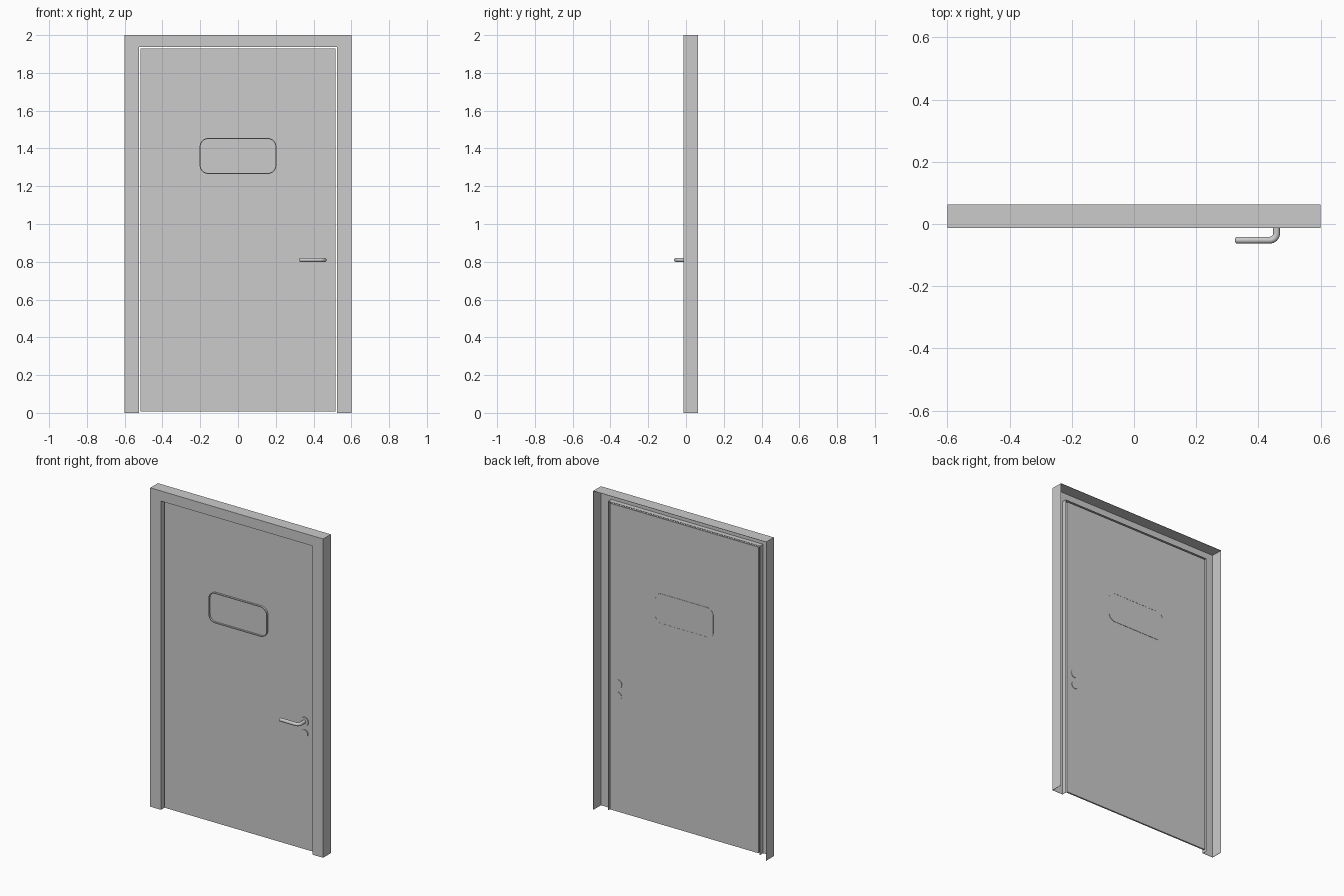
import bpy, bmesh, math
from mathutils import Vector

if "Cube" in bpy.data.objects:
    bpy.data.objects.remove(bpy.data.objects["Cube"])

def finish(name, bm):
    bmesh.ops.remove_doubles(bm, verts=bm.verts, dist=1e-6)
    bmesh.ops.recalc_face_normals(bm, faces=bm.faces)
    me = bpy.data.meshes.new(name)
    bm.to_mesh(me)
    bm.free()
    ob = bpy.data.objects.new(name, me)
    bpy.context.collection.objects.link(ob)
    return ob

def smooth(ob):
    bpy.ops.object.select_all(action='DESELECT')
    bpy.context.view_layer.objects.active = ob
    ob.select_set(True)
    bpy.ops.object.shade_smooth_by_angle(angle=math.radians(35))

def rounded_rect(hx, hz, r, cz, n=8):
    pts = []
    for i, (sx, sz) in enumerate([(1, 1), (-1, 1), (-1, -1), (1, -1)]):
        for k in range(n + 1):
            a = math.pi / 2 * (i + k / n)
            pts.append((sx * (hx - r) + r * math.cos(a), cz + sz * (hz - r) + r * math.sin(a)))
    return pts

def slab(name, outline, y0, y1):
    bm = bmesh.new()
    front = [bm.verts.new((x, y0, z)) for x, z in outline]
    back = [bm.verts.new((x, y1, z)) for x, z in outline]
    bm.faces.new(front)
    bm.faces.new(back)
    for i in range(len(front)):
        j = (i + 1) % len(front)
        bm.faces.new((front[i], front[j], back[j], back[i]))
    return finish(name, bm)

def ring(name, outer, inner, y0, y1):
    bm = bmesh.new()
    loops = [[bm.verts.new((x, y, z)) for x, z in o]
             for o, y in ((outer, y0), (inner, y0), (inner, y1), (outer, y1))]
    n = len(outer)
    for a in range(4):
        A, B = loops[a], loops[(a + 1) % 4]
        for i in range(n):
            j = (i + 1) % n
            bm.faces.new((A[i], A[j], B[j], B[i]))
    return finish(name, bm)

# Folded sheet frame, hollow from behind: (inset from outer edge, y)
T = 0.002
profile = [(0, 0.063), (0, -0.013), (0.075, -0.013), (0.075, 0.02),
           (0.075 - T, 0.02), (0.075 - T, -0.013 + T), (T, -0.013 + T), (T, 0.063)]
bm = bmesh.new()
rows = []
for d, y in profile:
    top = 2 - d * 0.85
    x = 0.6 - d
    rows.append([bm.verts.new(c) for c in ((-x, y, 0), (-x, y, top), (x, y, top), (x, y, 0))])
for a in range(len(rows)):
    A, B = rows[a], rows[(a + 1) % len(rows)]
    for i in range(3):
        bm.faces.new((A[i], A[i + 1], B[i + 1], B[i]))
for e in (0, 3):
    bm.faces.new([r[e] for r in rows])
finish("door_frame", bm)

# Door leaf with a thin gap to the frame
F, B = 0.008, 0.018
slab("door_leaf", [(-0.515, 0.008), (0.515, 0.008), (0.515, 1.928), (-0.515, 1.928)], F, B)

# Window: raised trim on both sides around a pane
outer = rounded_rect(0.203, 0.095, 0.045, 1.36)
inner = rounded_rect(0.198, 0.090, 0.040, 1.36)
smooth(ring("window_trim", outer, inner, F - 0.012, B + 0.002))
smooth(slab("window_pane", inner, F - 0.001, B + 0.001))

# Rosettes for handle and lock, on both sides
def disc(name, z, r, y0, y1):
    pts = [(0.458 + r * math.cos(k * math.tau / 32), z + r * math.sin(k * math.tau / 32)) for k in range(32)]
    smooth(slab(name, pts, y0, y1))

for part, z, r in (("handle_rosette", 0.81, 0.027), ("lock_rosette", 0.735, 0.024)):
    disc(part + "_front", z, r, F - 0.006, F)
    disc(part + "_back", z, r, B, B + 0.003)

# Lever handle: round bar swept around an elbow, with a softened tip
path = [(0.458, F, 0.011)]
R, ay = 0.022, -0.052
for k in range(9):
    a = math.pi / 2 * k / 8
    path.append((0.458 - R + R * math.cos(a), ay + R - R * math.sin(a), 0.011))
path += [(0.330, ay, 0.011), (0.327, ay, 0.0095), (0.325, ay, 0.006)]
bm = bmesh.new()
N = 16
rings = []
for i, (x, y, r) in enumerate(path):
    p, q = path[max(i - 1, 0)], path[min(i + 1, len(path) - 1)]
    t = Vector((q[0] - p[0], q[1] - p[1], 0)).normalized()
    side = Vector((-t.y, t.x, 0))
    rings.append([bm.verts.new(Vector((x, y, 0.81)) + side * r * math.cos(k * math.tau / N)
                  + Vector((0, 0, r * math.sin(k * math.tau / N)))) for k in range(N)])
for A, C in zip(rings, rings[1:]):
    for k in range(N):
        j = (k + 1) % N
        bm.faces.new((A[k], A[j], C[j], C[k]))
bm.faces.new(rings[0])
bm.faces.new(rings[-1])
smooth(finish("lever_handle", bm))
